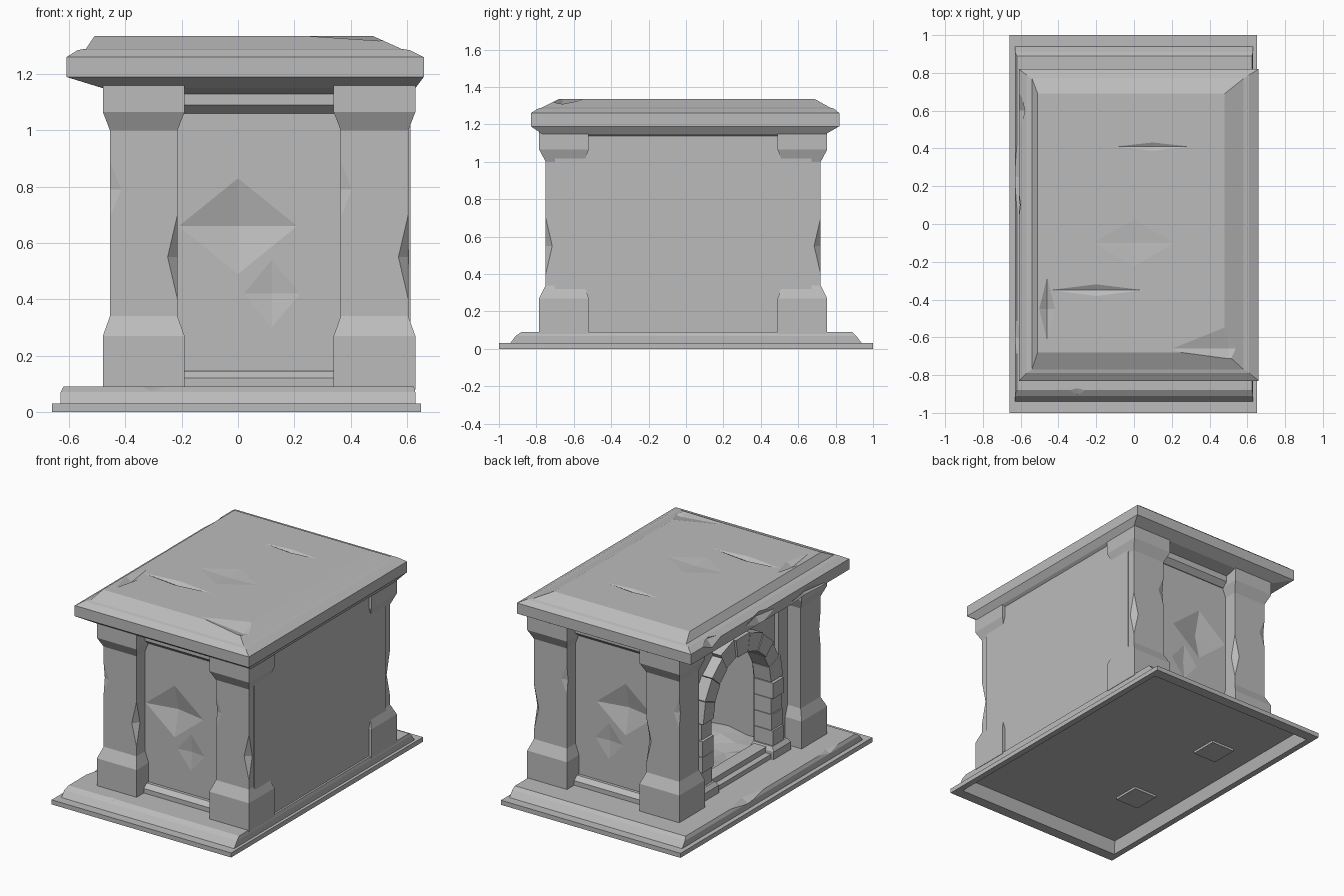
import bpy, bmesh, math, random
from mathutils import Vector

random.seed(4)
cube = bpy.data.objects.get("Cube")
if cube:
    bpy.data.objects.remove(cube, do_unlink=True)

stone = bpy.data.materials.new("grey_stone")
stone.use_nodes = True
grey = (0.5, 0.5, 0.5, 1)
stone.diffuse_color = grey
stone.node_tree.nodes["Principled BSDF"].inputs["Base Color"].default_value = grey
CY = -0.015  # middle of the body along y


def finish(name, bm):
    bmesh.ops.recalc_face_normals(bm, faces=bm.faces)
    mesh = bpy.data.meshes.new(name)
    bm.to_mesh(mesh)
    bm.free()
    mesh.materials.append(stone)
    ob = bpy.data.objects.new(name, mesh)
    bpy.context.collection.objects.link(ob)
    return ob


def loft(name, rings):
    """Closed stack of rectangles (x0, x1, y0, y1, z)."""
    bm = bmesh.new()
    loops = [[bm.verts.new((x, y, z)) for x, y in ((a, c), (b, c), (b, d), (a, d))]
             for a, b, c, d, z in rings]
    for low, high in zip(loops, loops[1:]):
        for i in range(4):
            j = (i + 1) % 4
            bm.faces.new((low[i], low[j], high[j], high[i]))
    bm.faces.new(loops[0])
    bm.faces.new(loops[-1])
    return finish(name, bm)


def box(name, x0, x1, y0, y1, z0, z1):
    return loft(name, [(x0, x1, y0, y1, z0), (x0, x1, y0, y1, z1)])


def prism(name, outline, a, b, axis="x"):
    """Outline in the plane across the axis, extruded from a to b."""
    def place(p, t):
        return (t, p[0], p[1]) if axis == "x" else (p[0], t, p[1])
    bm = bmesh.new()
    face = bm.faces.new([bm.verts.new(place(p, a)) for p in outline])
    new = bmesh.ops.extrude_face_region(bm, geom=[face])["geom"]
    step = Vector(place((0, 0), b - a))
    bmesh.ops.translate(bm, vec=step, verts=[v for v in new if isinstance(v, bmesh.types.BMVert)])
    return finish(name, bm)


def chip(target, centre, size):
    """Knock an eight-sided dent out of a part."""
    bm = bmesh.new()
    axes = [Vector((1, 0, 0)), Vector((0, 1, 0)), Vector((0, 0, 1))]
    for a in axes:
        for s in (-1, 1):
            bm.verts.new(Vector(centre) + s * a * size[axes.index(a)])
    bmesh.ops.convex_hull(bm, input=bm.verts)
    cutter = finish("chip_cutter", bm)
    cutter.hide_render = True
    mod = target.modifiers.new("chip", "BOOLEAN")
    mod.operation, mod.object, mod.solver = "DIFFERENCE", cutter, "EXACT"
    bpy.context.view_layer.objects.active = target
    bpy.ops.object.modifier_apply(modifier=mod.name)
    bpy.data.objects.remove(cutter, do_unlink=True)


def flip(y, side):
    """Side -1 keeps y, side 1 mirrors it to the other end."""
    return y if side < 0 else 2 * CY - y


# Plinth: hollow below, with a thin slab and a bevelled step
plinth = loft("plinth", [
    (-0.60, 0.60, -0.90, 0.90, 0.075), (-0.62, 0.61, -0.93, 0.93, 0),
    (-0.66, 0.65, -1, 1, 0), (-0.66, 0.65, -1, 1, 0.03),
    (-0.63, 0.63, -0.94, 0.94, 0.03), (-0.63, 0.63, -0.91, 0.91, 0.07),
    (-0.62, 0.625, -0.88, 0.89, 0.09)])
chip(plinth, (-0.63, 0.25, 0.1), (0.07, 0.3, 0.035))
chip(plinth, (-0.63, -0.6, 0.1), (0.05, 0.2, 0.03))
chip(plinth, (-0.3, -0.9, 0.1), (0.2, 0.05, 0.025))

# Roof slab with a bevelled lip and raised top
roof = loft("roof", [
    (-0.40, 0.60, -0.70, 0.67, 1.13), (-0.48, 0.63, -0.77, 0.75, 1.15),
    (-0.61, 0.66, -0.83, 0.82, 1.19), (-0.61, 0.66, -0.83, 0.82, 1.26),
    (-0.57, 0.61, -0.79, 0.79, 1.285), (-0.54, 0.58, -0.77, 0.77, 1.29),
    (-0.51, 0.48, -0.68, 0.69, 1.335)])
for centre, size in [
        ((0.1, 0.41, 1.345), (0.36, 0.04, 0.022)),
        ((0.0, -0.1, 1.345), (0.48, 0.28, 0.018)),
        ((-0.2, -0.35, 1.34), (0.32, 0.04, 0.022)),
        ((-0.46, -0.45, 1.34), (0.05, 0.2, 0.03)),
        ((0.5, -0.66, 1.34), (0.35, 0.14, 0.035)),
        ((-0.62, 0.1, 1.23), (0.04, 0.2, 0.07)),
        ((-0.62, 0.6, 1.27), (0.05, 0.15, 0.06)),
        ((-0.62, -0.4, 1.2), (0.04, 0.25, 0.06))]:
    chip(roof, centre, size)


# Four pillars with flared feet and heads, each chipped on one edge
def pillar(name, x0, side):
    rings = []
    for inset, z in ((0, 0.08), (0, 0.27), (0.025, 0.34), (0.025, 1.0), (0, 1.065), (0, 1.165)):
        ya, yb = sorted((flip(-0.785 + inset * 1.4, side), flip(-0.52 - inset, side)))
        rings.append((x0 + inset, x0 + 0.29 - inset, ya, yb, z))
    ob = loft(name, rings)
    chip(ob, (x0 + 0.265, flip(-0.75, side), 0.55), (0.035, 0.035, 0.15))
    chip(ob, (x0 + 0.025, flip(-0.75, side), 0.79), (0.04, 0.012, 0.1))


for x0, row in ((-0.48, "hearth"), (0.34, "rear")):
    for side, end in ((-1, "front"), (1, "back")):
        pillar(f"{row}_pillar_{end}", x0, side)

# Plain rear wall
box("rear_wall", 0.45, 0.612, -0.70, 0.67, 0.08, 1.14)

# End walls: dented panel, lintel and sill
for side, end in ((-1, "front"), (1, "back")):
    ya, yb = sorted((flip(-0.66, side), flip(-0.45, side)))
    panel = box(f"{end}_panel", -0.36, 0.5, ya, yb, 0.08, 1.14)
    chip(panel, (0.0, flip(-0.66, side), 0.66), (0.21, 0.04, 0.17))
    chip(panel, (0.12, flip(-0.66, side), 0.42), (0.1, 0.012, 0.12))
    lintel = [(-0.6, 1.06), (-0.665, 1.06), (-0.70, 1.09), (-0.70, 1.14), (-0.6, 1.14)]
    sill = [(-0.6, 0.08), (-0.71, 0.08), (-0.71, 0.12), (-0.68, 0.145), (-0.6, 0.145)]
    for part, shape in (("lintel", lintel), ("sill", sill)):
        prism(f"{end}_{part}", [(flip(y, side), z) for y, z in shape], -0.25, 0.4)

# Hearth wall with an arched opening
SPRING, R_IN, R_OUT = 0.58, 0.31, 0.425
arc = [(CY - 0.33 * math.cos(math.pi * i / 12), SPRING + 0.33 * math.sin(math.pi * i / 12))
       for i in range(13)]
outline = [(-0.6, 0.08), (CY - 0.33, 0.08)] + arc + [(CY + 0.33, 0.08), (0.57, 0.08),
                                                    (0.57, 1.14), (-0.6, 1.14)]
prism("hearth_wall", outline, -0.33, -0.25)
prism("hearth_lintel", [(-0.3, 1.06), (-0.34, 1.06), (-0.37, 1.09), (-0.37, 1.14), (-0.3, 1.14)],
      -0.56, 0.53, "y")

# Arch stones
COUNT = 9
for i in range(COUNT):
    a0, a1 = (math.pi * (i + k) / COUNT for k in (0.015, 0.985))
    out = R_OUT + random.uniform(-0.012, 0.012)
    shape = [(CY + r * math.cos(a), SPRING + r * math.sin(a))
             for r, a in ((R_IN, a0), (out, a0), (out, a1), (R_IN, a1))]
    prism(f"arch_stone_{i + 1}", shape, -0.40 + random.uniform(-0.01, 0.01), -0.27)

# Jamb stones and their feet
for side, end in ((-1, "front"), (1, "back")):
    for i in range(4):
        z0 = 0.16 + i * 0.105
        ya, yb = sorted((flip(CY - R_OUT + random.uniform(-0.01, 0.01), side),
                         flip(CY - R_IN, side)))
        box(f"jamb_stone_{end}_{i + 1}", -0.40 + random.uniform(-0.01, 0.01), -0.27,
            ya, yb, z0, z0 + 0.102)
    ya, yb = sorted((flip(-0.48, side), flip(-0.30, side)))
    loft(f"jamb_foot_{end}", [(-0.43, -0.26, ya, yb, 0.06), (-0.43, -0.26, ya, yb, 0.14),
                              (-0.41, -0.27, ya + 0.015, yb - 0.015, 0.165)])

# Stepped hearth kerb
box("hearth_step", -0.41, -0.3, -0.33, 0.30, 0.08, 0.12)
box("hearth_kerb", -0.37, -0.28, -0.33, 0.30, 0.08, 0.155)

# Rough broken floor inside the hearth
bm = bmesh.new()
bmesh.ops.create_grid(bm, x_segments=5, y_segments=6, size=0.5)
for v in bm.verts:
    edge = v.is_boundary
    v.co.x = 0.09 + v.co.x * 0.76 + (0 if edge else random.uniform(-0.04, 0.04))
    v.co.y = CY + v.co.y * 0.92 + (0 if edge else random.uniform(-0.05, 0.05))
    v.co.z = 0.12 + random.uniform(-0.02, 0.025)
bmesh.ops.triangulate(bm, faces=bm.faces)
finish("hearth_floor", bm)
